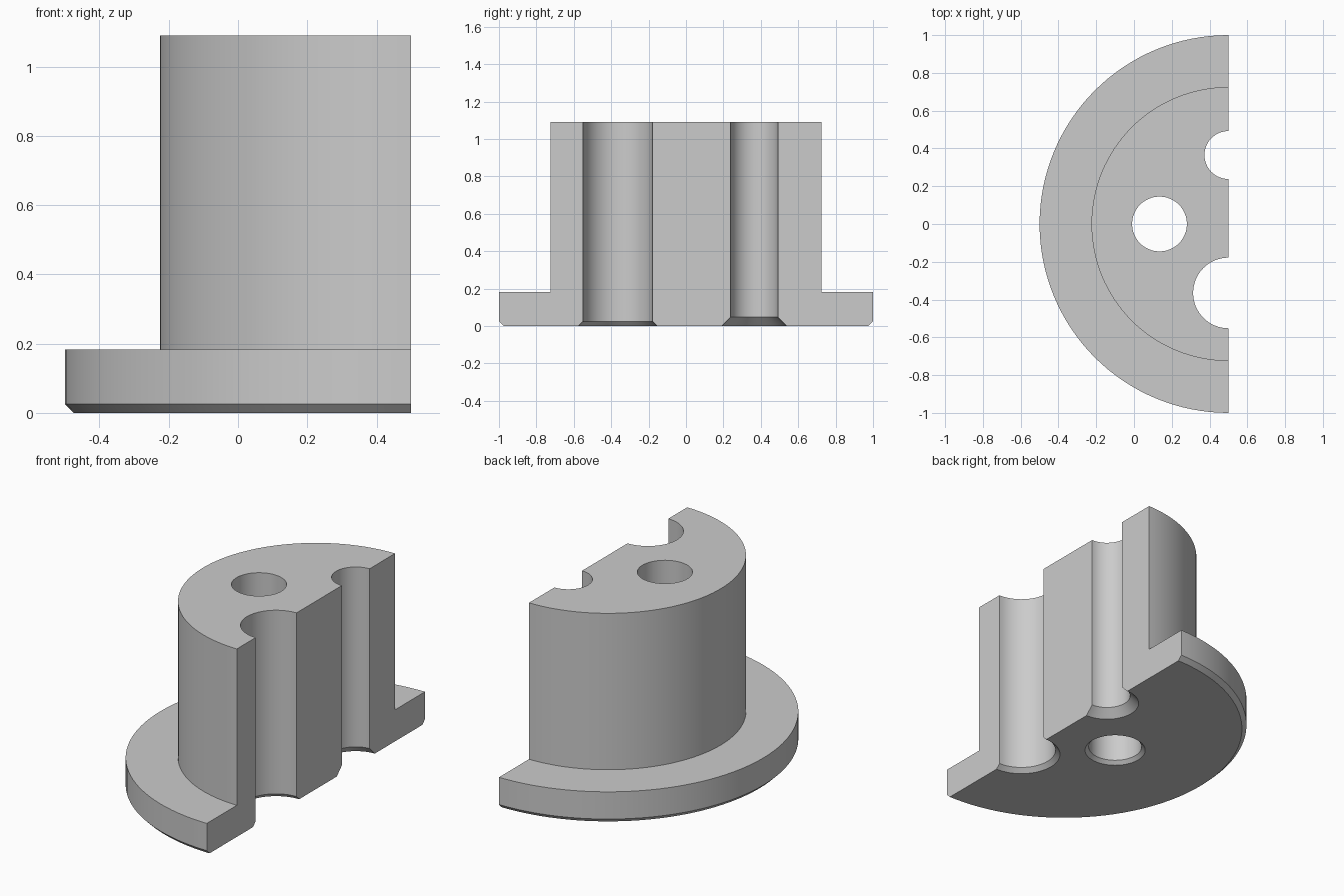
import bpy
import bmesh
from math import cos, sin, tau, radians

default = bpy.data.objects.get("Cube")
if default:
    bpy.data.objects.remove(default, do_unlink=True)

grey = bpy.data.materials.new("plain grey")
grey.use_nodes = True
COLOUR = (0.6, 0.6, 0.6, 1)
grey.diffuse_color = COLOUR
grey.node_tree.nodes["Principled BSDF"].inputs["Base Color"].default_value = COLOUR

CUT_X = 0.5      # plane of the lengthwise cut
TOP = 1.09


def lathe(name, profile, x, y, segments):
    """Closed solid of revolution from (radius, z) points, bottom to top."""
    bm = bmesh.new()
    rings = [[bm.verts.new((x + r * cos(tau * i / segments),
                            y + r * sin(tau * i / segments), z))
              for i in range(segments)] for r, z in profile]
    for low, high in zip(rings, rings[1:]):
        for i in range(segments):
            j = (i + 1) % segments
            bm.faces.new((low[i], low[j], high[j], high[i]))
    bm.faces.new(rings[0][::-1])
    bm.faces.new(rings[-1])
    return finish(name, bm)


def finish(name, bm):
    mesh = bpy.data.meshes.new(name)
    bm.to_mesh(mesh)
    bm.free()
    mesh.materials.append(grey)
    obj = bpy.data.objects.new(name, mesh)
    bpy.context.collection.objects.link(obj)
    return obj


def hole_cutter(name, x, y, radius, flare, depth):
    """Through hole with a countersunk lower rim."""
    slope = flare / depth
    e = 0.1
    return lathe(name, [(radius + flare + slope * e, -e), (radius, depth),
                        (radius, TOP + e)], x, y, 64)


# Flanged hub with a chamfered lower edge
hub = lathe("flanged_hub", [(0.975, 0), (1, 0.025), (1, 0.183),
                            (0.725, 0.183), (0.725, TOP)], CUT_X, 0, 128)

# Bores, and the block that removes the far half
cutters = [
    hole_cutter("large_bore_cutter", CUT_X, -0.365, 0.187, 0.025, 0.025),
    hole_cutter("small_bore_cutter", CUT_X, 0.365, 0.127, 0.047, 0.047),
    hole_cutter("middle_bore_cutter", 0.135, 0, 0.145, 0.02, 0.02),
]
bm = bmesh.new()
bmesh.ops.create_cube(bm, size=3)
bmesh.ops.translate(bm, verts=bm.verts, vec=(CUT_X + 1.5, 0, 0.5))
cutters.append(finish("half_cutter", bm))

bpy.ops.object.select_all(action='DESELECT')
hub.select_set(True)
bpy.context.view_layer.objects.active = hub
for cutter in cutters:
    cutter.hide_render = True
    mod = hub.modifiers.new(cutter.name, 'BOOLEAN')
    mod.operation = 'DIFFERENCE'
    mod.solver = 'EXACT'
    mod.object = cutter
    bpy.ops.object.modifier_apply(modifier=mod.name)
for cutter in cutters:
    bpy.data.objects.remove(cutter, do_unlink=True)

bpy.ops.object.shade_smooth_by_angle(angle=radians(30))
